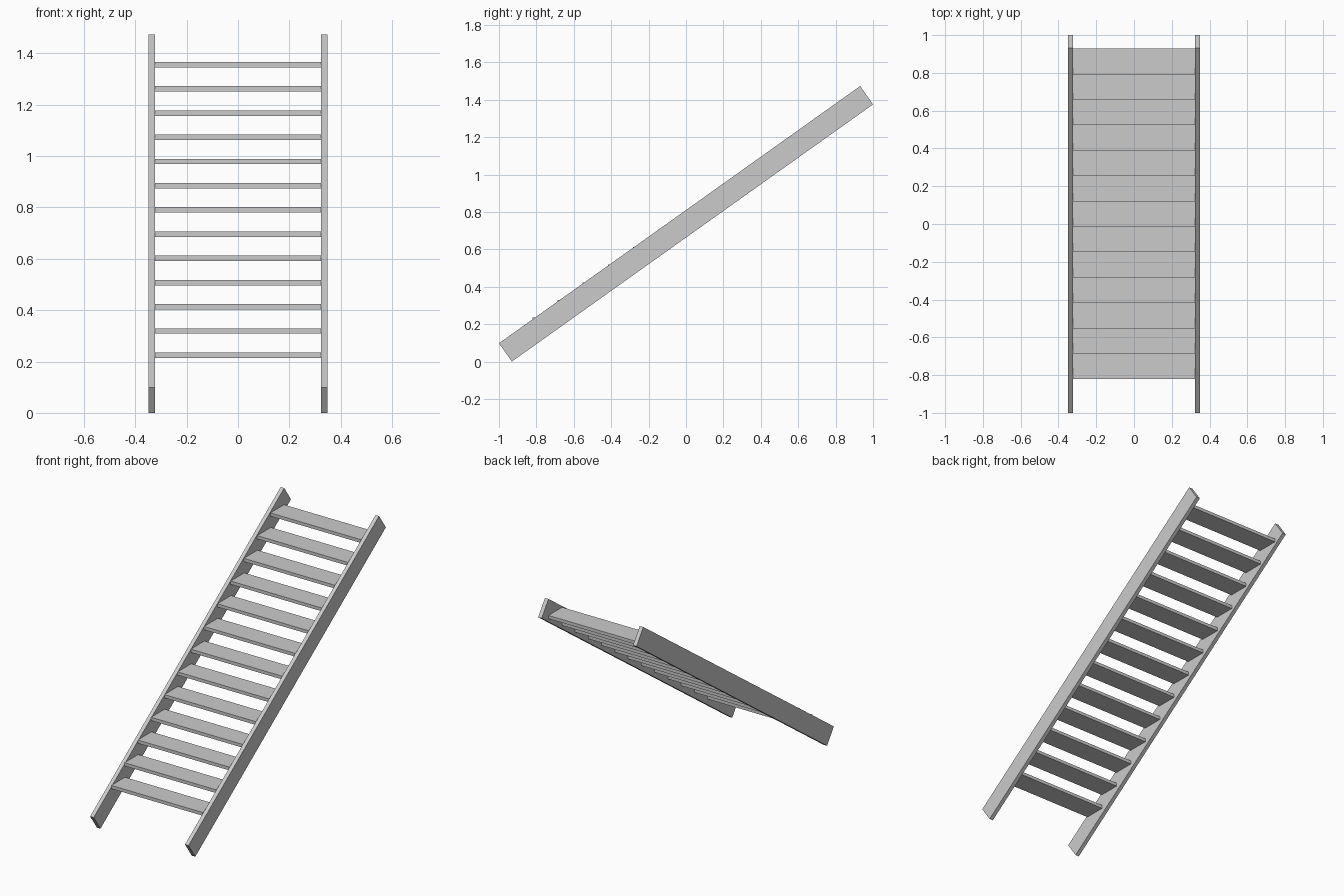
import bpy, bmesh

if "Cube" in bpy.data.objects:
    bpy.data.objects.remove(bpy.data.objects["Cube"])


def extrude_x(name, profile, x0, x1):
    """Solid from a (y, z) profile swept along x."""
    bm = bmesh.new()
    face = bm.faces.new([bm.verts.new((x0, y, z)) for y, z in profile])
    out = bmesh.ops.extrude_face_region(bm, geom=[face])
    verts = [g for g in out["geom"] if isinstance(g, bmesh.types.BMVert)]
    bmesh.ops.translate(bm, verts=verts, vec=(x1 - x0, 0, 0))
    bmesh.ops.recalc_face_normals(bm, faces=bm.faces)
    mesh = bpy.data.meshes.new(name)
    bm.to_mesh(mesh)
    bm.free()
    ob = bpy.data.objects.new(name, mesh)
    bpy.context.collection.objects.link(ob)
    return ob


INNER, OUTER = 0.324, 0.349

# Sloping side rails with square-cut ends
rail = [(-1.0, 0.098), (-0.931, 0.0), (1.0, 1.375), (0.931, 1.473)]
extrude_x("left_stringer", rail, -OUTER, -INNER)
extrude_x("right_stringer", rail, INNER, OUTER)

# Thirteen flat treads between the rails
DEPTH, THICK = 0.138, 0.021
for i in range(13):
    y = -0.821 + i * 0.1344
    z = 0.214 + i * 0.0943
    tread = [(y, z), (y + DEPTH, z), (y + DEPTH, z + THICK), (y, z + THICK)]
    extrude_x(f"tread_{i + 1:02d}", tread, -INNER, INNER)
